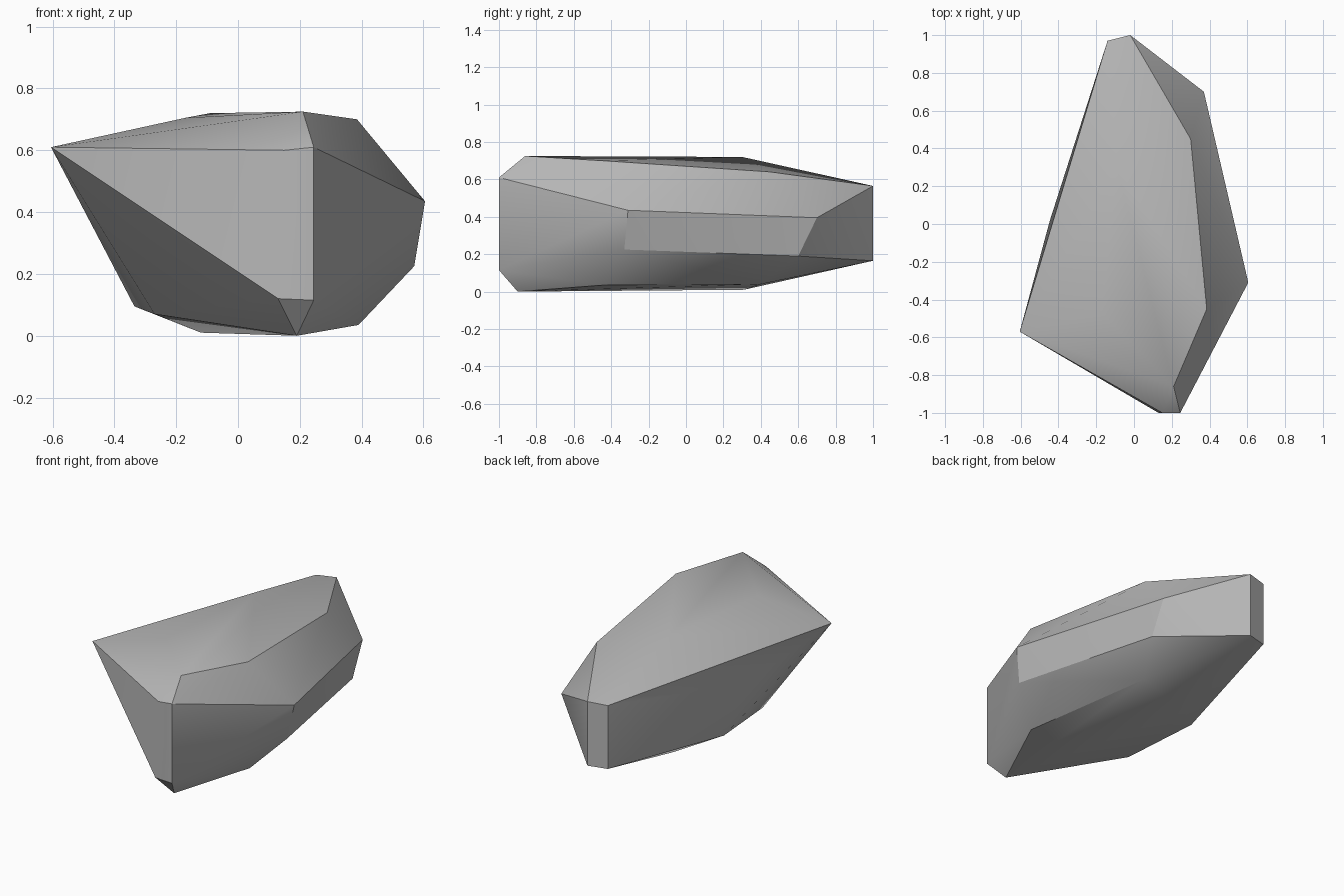
import bpy, bmesh, math

cube = bpy.data.objects.get("Cube")
if cube:
    bpy.data.objects.remove(cube, do_unlink=True)

# Single stone colour
stone = bpy.data.materials.new("stone_grey")
stone.use_nodes = True
GREY = (0.47, 0.47, 0.47, 1.0)
stone.diffuse_color = GREY
bsdf = next(n for n in stone.node_tree.nodes if n.type == 'BSDF_PRINCIPLED')
bsdf.inputs["Base Color"].default_value = GREY
bsdf.inputs["Roughness"].default_value = 0.9

# Corner points of the boulder, grouped by region
top = [(0.21, -0.86, 0.725), (0.385, -0.45, 0.70), (0.30, 0.45, 0.64),
       (-0.09, 0.30, 0.72), (-0.17, -0.47, 0.705)]
bottom = [(0.19, -0.90, 0.0), (0.39, -0.44, 0.035), (0.26, 0.40, 0.04),
          (-0.12, 0.31, 0.01), (-0.335, 0.105, 0.095), (-0.27, -0.37, 0.07)]
nose = [(0.15, -1.0, 0.60), (0.245, -1.0, 0.61),
        (0.13, -1.0, 0.12), (0.245, -1.0, 0.115)]
tail = [(-0.02, 1.0, 0.565), (-0.14, 0.97, 0.56),
        (-0.02, 1.0, 0.165), (-0.14, 0.97, 0.165)]
left_side = [(0.605, -0.31, 0.435), (0.57, -0.33, 0.225),
             (0.37, 0.70, 0.395), (0.37, 0.60, 0.19)]
right_side = [(-0.605, -0.57, 0.61), (-0.445, 0.02, 0.42)]

# Wrap the corners in a convex shell
bm = bmesh.new()
for p in top + bottom + nose + tail + left_side + right_side:
    bm.verts.new(p)
hull = bmesh.ops.convex_hull(bm, input=bm.verts[:])
loose = [v for v in bm.verts if not v.link_faces]
bmesh.ops.delete(bm, geom=loose, context='VERTS')
bmesh.ops.dissolve_limit(bm, angle_limit=math.radians(1.0),
                         verts=bm.verts[:], edges=bm.edges[:])
bmesh.ops.recalc_face_normals(bm, faces=bm.faces[:])

mesh = bpy.data.meshes.new("boulder")
bm.to_mesh(mesh)
bm.free()
mesh.materials.append(stone)
boulder = bpy.data.objects.new("boulder", mesh)
bpy.context.collection.objects.link(boulder)

# Soft shading with crisp ridges
bpy.ops.object.select_all(action='DESELECT')
boulder.select_set(True)
bpy.context.view_layer.objects.active = boulder
bpy.ops.object.shade_smooth_by_angle(angle=math.radians(30))
